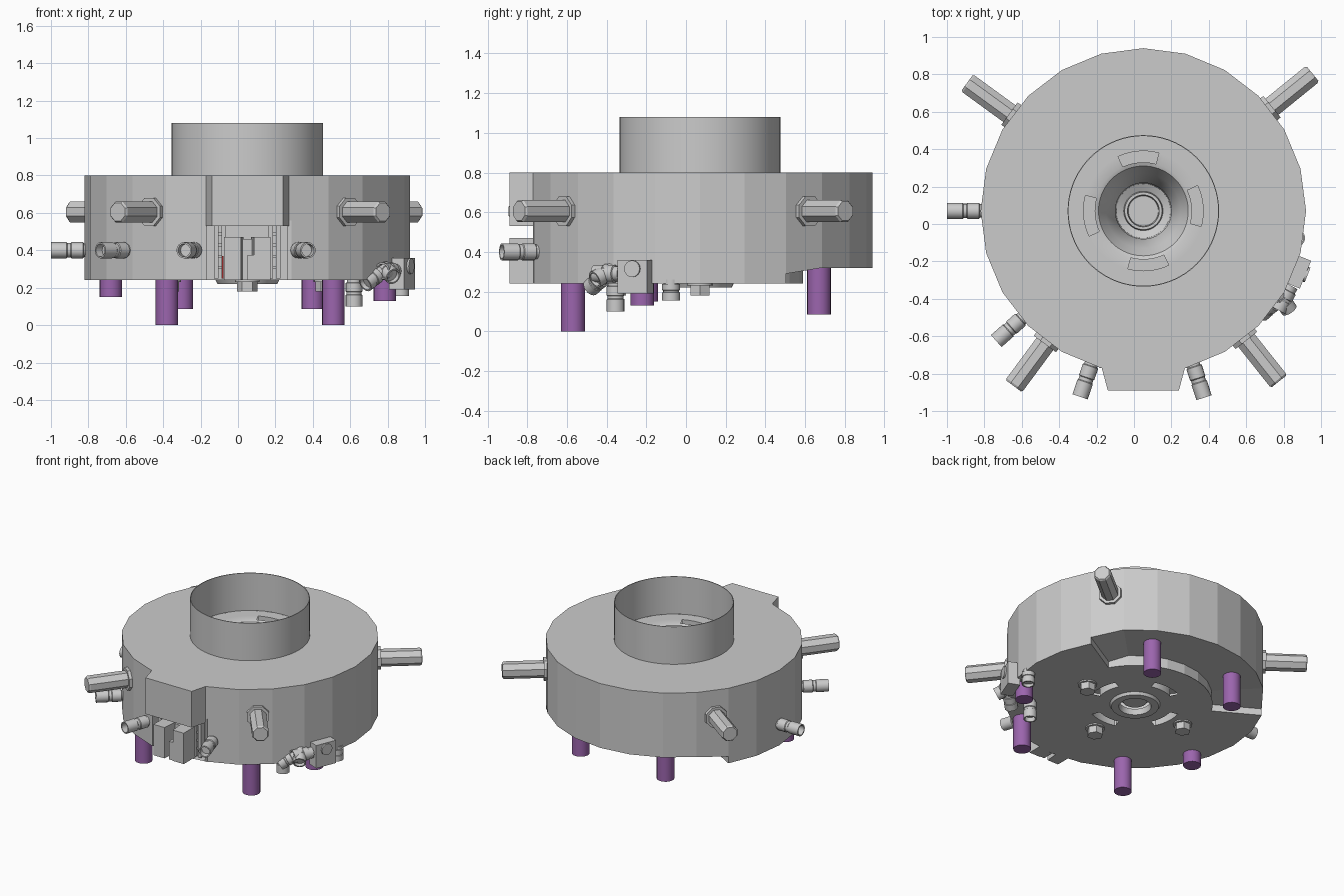
import bpy, bmesh
from math import sin, cos, radians, pi
from mathutils import Vector, Matrix

if "Cube" in bpy.data.objects:
    bpy.data.objects.remove(bpy.data.objects["Cube"])

CX, CY, R = 0.05, 0.07, 0.87
purple = bpy.data.materials.new("purple")
purple.diffuse_color = (0.33, 0.13, 0.42, 1)
purple.use_nodes = True
purple.node_tree.nodes["Principled BSDF"].inputs["Base Color"].default_value = purple.diffuse_color
red = bpy.data.materials.new("red")
red.diffuse_color = (0.8, 0.05, 0.05, 1)
red.use_nodes = True
red.node_tree.nodes["Principled BSDF"].inputs["Base Color"].default_value = red.diffuse_color


def pol(r, deg, z):
    return Vector((CX + r * cos(radians(deg)), CY + r * sin(radians(deg)), z))


def finish(name, bm, mat=None, smooth=False):
    bmesh.ops.remove_doubles(bm, verts=bm.verts, dist=1e-5)
    bmesh.ops.recalc_face_normals(bm, faces=bm.faces)
    me = bpy.data.meshes.new(name)
    bm.to_mesh(me)
    bm.free()
    ob = bpy.data.objects.new(name, me)
    bpy.context.collection.objects.link(ob)
    if mat:
        me.materials.append(mat)
    if smooth:
        bpy.ops.object.select_all(action='DESELECT')
        ob.select_set(True)
        bpy.context.view_layer.objects.active = ob
        bpy.ops.object.shade_smooth_by_angle(angle=radians(35))
    return ob


def quad(bm, pts):
    bm.faces.new([bm.verts.new(p) for p in pts])


def revolve(name, prof, n=72, skip=None, smooth=True):
    """Spin (r, z) points about the drum axis; skip(k, angle) leaves gaps."""
    bm = bmesh.new()
    for i in range(n):
        a, b = 360 * i / n, 360 * (i + 1) / n
        for k, ((r0, z0), (r1, z1)) in enumerate(zip(prof, prof[1:])):
            if not (skip and skip(k, (a + b) / 2)):
                quad(bm, [pol(r0, a, z0), pol(r0, b, z0), pol(r1, b, z1), pol(r1, a, z1)])
    return finish(name, bm, smooth=smooth)


def tube(name, start, end, prof, n=16, mat=None, smooth=True, turn=0.0):
    """Lathe (radius, fraction) points along a straight axis."""
    start, end = Vector(start), Vector(end)
    d = end - start
    rot = d.to_track_quat('Z', 'Y').to_matrix()
    bm = bmesh.new()
    rings = []
    for r, t in prof:
        rings.append([bm.verts.new(start + d * t + rot @ Vector((r * cos(2 * pi * i / n + turn), r * sin(2 * pi * i / n + turn), 0)))
                      for i in range(n)])
    for a, b in zip(rings, rings[1:]):
        for i in range(n):
            bm.faces.new([a[i], a[(i + 1) % n], b[(i + 1) % n], b[i]])
    bm.faces.new(rings[0])
    bm.faces.new(rings[-1])
    return finish(name, bm, mat, smooth)


def rod(r):
    return [(r, 0), (r, 1)]


def hose(r):
    return [(r * .85, 0), (r * .85, .2), (r, .22), (r, .5), (r * .9, .52), (r * .9, .6), (r, .62),
            (r, 1), (r * .8, 1), (r * .8, .8)]


def box(name, lo, hi, mat=None, turn=0):
    lo, hi = Vector(lo), Vector(hi)
    bm = bmesh.new()
    bmesh.ops.create_cube(bm, size=1)
    s = hi - lo
    bmesh.ops.transform(bm, verts=bm.verts, matrix=Matrix.Translation((lo + hi) / 2)
                        @ Matrix.Rotation(radians(turn), 4, 'Z') @ Matrix.Diagonal((*s, 1)))
    return finish(name, bm, mat)


def prism(name, outline, z0, z1):
    bm = bmesh.new()
    f = bm.faces.new([bm.verts.new((x, y, z0)) for x, y in outline])
    g = bmesh.ops.extrude_face_region(bm, geom=[f])['geom']
    bmesh.ops.translate(bm, verts=[v for v in g if isinstance(v, bmesh.types.BMVert)], vec=(0, 0, z1 - z0))
    if f.is_valid is False or len(bm.faces) < len(outline) + 2:
        bm.faces.new([v for v in bm.verts if abs(v.co.z - z0) < 1e-6])
    return finish(name, bm)


# Drum shell: 24 flat sides, raised underside at the back, niche at the front
def back(a):
    return 30 <= a % 360 <= 150


def rim_z(a):
    return .29 if a in (30, 150) else .32


bm = bmesh.new()
for i in range(24):
    a, b = 15 * i, 15 * i + 15
    rear = back(a + 7)
    za, zb = (rim_z(a), rim_z(b)) if rear else (.24, .24)
    low = .53 if 255 <= a < 285 else None
    quad(bm, [pol(R, a, low or za), pol(R, b, low or zb), pol(R, b, .8), pol(R, a, .8)])
    quad(bm, [pol(R, a, .8), pol(R, b, .8), pol(.4, b, .8), pol(.4, a, .8)])
    quad(bm, [pol(.52, a, za), pol(.52, b, zb), pol(R, b, zb), pol(R, a, za)])
    if rear:
        quad(bm, [pol(.52, a, .24), pol(.52, b, .24), pol(.52, b, zb), pol(.52, a, za)])
for a in (30, 150):
    quad(bm, [pol(.52, a, .24), pol(R, a, .24), pol(R, a, .29), pol(.52, a, .29)])
finish("drum", bm)


# Chimney, its slotted floor and the slotted underside disc
def in_slot(a):
    return (a + 15) % 90 < 40


revolve("chimney", [(.4, .8), (.4, 1.08), (.405, 1.08), (.405, .8)])
revolve("chimney_floor", [(.402, .798), (.32, .798), (.26, .798), (.24, .79), (.2, .72), (.15, .62),
                          (.145, .32), (.105, .30), (.1, .33), (.085, .33), (.08, .26), (0.001, .26)],
        skip=lambda k, a: k == 1 and in_slot(a))
revolve("slot_ducts_upper", [(.32, .798), (.32, .7), (.26, .7), (.26, .798)], skip=lambda k, a: not in_slot(a))
revolve("underside_disc", [(.525, .24), (.32, .24), (.26, .24), (.17, .24), (.16, .22), (.11, .22), (.1, .26)],
        skip=lambda k, a: k == 1 and in_slot(a))
revolve("slot_ducts_lower", [(.32, .24), (.32, .34), (.26, .34), (.26, .24)], skip=lambda k, a: not in_slot(a))

# Front housing with its niche, guide rails and spout
prism("front_housing", [(-.175, -.76), (-.14, -.89), (.24, -.89), (.275, -.76)], .53, .8)
box("niche_back", (-.175, -.62, .24), (.275, -.6, .6))
for s in (-1, 1):
    box("niche_side", (CX + s * .225 - .01, -.77, .24), (CX + s * .225 + .01, -.6, .56))
    for off in (.125, .165):
        box("guide_rail", (CX + s * off - .012, -.76, .25), (CX + s * off + .012, -.72, .55))
    for k in range(5):
        box("rail_rung", (CX + s * .145 - .03, -.75, .3 + k * .06), (CX + s * .145 + .03, -.735, .315 + k * .06))
    prism("spout_cheek", [(CX + s * .125, -.62), (CX + s * .125, -.89), (CX + s * .035, -.89), (CX + s * .02, -.72)], .24, .47)
box("spout_body", (-.07, -.78, .24), (.175, -.62, .46))
box("spout_gate", (.05, -.885, .24), (.13, -.8, .375))
box("red_marker", (-.085, -.8, .25), (-.077, -.74, .37), red)

# Carrying handles with collars
for a in (39, 144, 233.5, 308.5):
    tube("handle", pol(.8, a, .605), pol(1.165, a, .605), [(.06, 0), (.06, .97), (.052, 1)], 8, smooth=False, turn=pi / 8)
    tube("handle_collar", pol(.83, a, .605), pol(.885, a, .605), rod(.08), 8, smooth=False, turn=pi / 8)

# Hose connectors around the wall
for a in (180, 221.5, 251.2, 288):
    tube("hose_connector", pol(.83, a, .4), pol(1.05, a, .4), hose(.043))

# Feet, as (x, y, bottom, top)
for x, y, z0, z1 in ((-.38, -.57, 0, .26), (.51, -.57, 0, .26), (-.3, .67, .085, .33),
                     (.4, .67, .085, .33), (-.68, -.2, .15, .35), (.785, -.22, .13, .25)):
    tube("foot", (x, y, z0), (x, y, z1), rod(.06), 20, purple)

# Hex nuts under the disc
for a in (0, 180, 270):
    p = pol(.42, a, .25)
    tube("hex_nut", p, p - Vector((0, 0, .07)), rod(.055), 6, smooth=False)
    tube("nut_base", p, p - Vector((0, 0, .02)), rod(.065), 16)

# Valve box and elbow pipes on the right
box("valve_box", (.835, -.335, .19), (.92, -.175, .36), turn=-22)
tube("valve_dial", (.9, -.262, .315), (.928, -.273, .315), rod(.042))
tube("valve_elbow_in", (.84, -.33, .29), (.77, -.46, .29), hose(.045))
tube("valve_elbow_mid", (.77, -.37, .31), (.83, -.46, .26), hose(.045))
tube("valve_elbow_out", (.76, -.41, .28), (.68, -.48, .22), hose(.045))
for x, y, z in ((.62, -.355, .10), (.87, -.075, .155)):
    tube("drain_pipe", (x, y, .26), (x, y, z), hose(.045))
